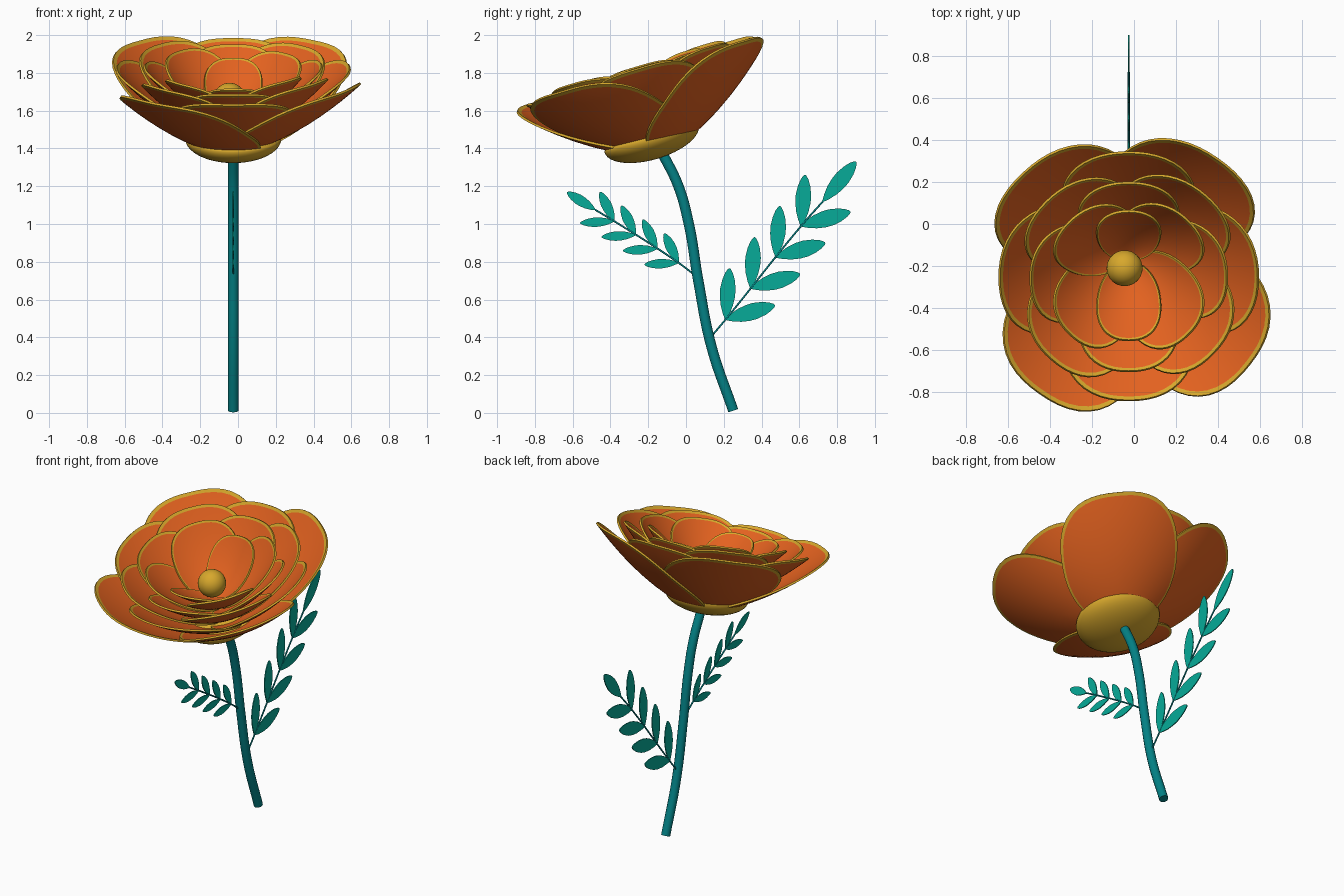
import bpy, bmesh, math
from mathutils import Vector, Matrix

if "Cube" in bpy.data.objects:
    bpy.data.objects.remove(bpy.data.objects["Cube"])

X0 = -0.025                                   # plane of the stem and leaves
BLOOM = Matrix.Translation((X0, -0.12, 1.365)) @ Matrix.Rotation(math.radians(16.5), 4, 'X')


def material(name, rgb):
    m = bpy.data.materials.new(name)
    m.diffuse_color = (*rgb, 1)
    m.use_nodes = True
    m.node_tree.nodes["Principled BSDF"].inputs["Base Color"].default_value = m.diffuse_color
    return m


ORANGE = material("petal orange", (0.77, 0.122, 0.014))
GOLD = material("gold", (0.68, 0.39, 0.025))
TEAL = material("stem teal", (0.001, 0.22, 0.235))
GREEN = material("leaf green", (0.002, 0.41, 0.315))


def finish(name, bm, mats, thickness=0, matrix=None, smooth=True):
    me = bpy.data.meshes.new(name)
    bmesh.ops.recalc_face_normals(bm, faces=bm.faces)
    bm.to_mesh(me)
    bm.free()
    for m in mats:
        me.materials.append(m)
    ob = bpy.data.objects.new(name, me)
    bpy.context.collection.objects.link(ob)
    if matrix:
        ob.matrix_world = matrix
    if thickness:
        mod = ob.modifiers.new("thickness", 'SOLIDIFY')
        mod.thickness, mod.offset = thickness, 0
    if smooth:                                # added after solidify, so rims stay crisp
        bpy.ops.object.select_all(action='DESELECT')
        bpy.context.view_layer.objects.active = ob
        ob.select_set(True)
        if thickness:
            bpy.ops.object.convert(target='MESH')
        bpy.ops.object.shade_smooth_by_angle(angle=math.radians(40))
    return ob


def disc(bm, rings, seg, place):
    """Concentric disc; place(rho, theta) gives the position. The outer ring gets material 1."""
    centre = bm.verts.new(place(0, 0))
    prev = None
    for rho in rings:
        ring = [bm.verts.new(place(rho, 2 * math.pi * i / seg)) for i in range(seg)]
        for i in range(seg):
            j = (i + 1) % seg
            if prev:
                f = bm.faces.new((prev[i], ring[i], ring[j], prev[j]))
                f.material_index = 1 if rho == rings[-1] else 0
            else:
                bm.faces.new((centre, ring[i], ring[j]))
        prev = ring


def petal(name, angle, R, base, tip, lift, width, square):
    """Rounded petal outline laid on a bowl-shaped surface of revolution."""
    a = math.radians(angle)

    def place(rho, t):
        c, s = math.cos(t), math.sin(t)
        k = (abs(c) ** square + abs(s) ** square) ** (-1 / square)
        along = R / 2 * (1 + rho * c * k)
        across = width * R * rho * s * k * (0.9 + 0.2 * along / R)
        x = math.hypot(along, across) / R
        h = base + lift + (tip - base) * (0.42 * x + 0.58 * x * x)
        return (along * math.cos(a) - across * math.sin(a),
                along * math.sin(a) + across * math.cos(a), h)

    bm = bmesh.new()
    disc(bm, [0.15, 0.3, 0.45, 0.6, 0.73, 0.85, 0.957, 1], 48, place)
    finish(name, bm, [ORANGE, GOLD], 0.012, BLOOM)


# Petal layers, outside to inside: reach, tip height, half width, squareness, directions
LAYERS = [
    (0.722, 0.458, 0.49, 2.3, (54, 134, 234, 323)),
    (0.618, 0.46, 0.51, 2.2, (90, 180, 270, 0)),
    (0.55, 0.48, 0.51, 2.2, (48, 136, 228, 318)),
    (0.47, 0.47, 0.51, 2.2, (90, 182, 270, 2)),
    (0.40, 0.475, 0.51, 2.2, (45, 135, 225, 315)),
    (0.32, 0.44, 0.475, 2.2, (90, 270)),
]
for n, (R, tip, width, square, angles) in enumerate(LAYERS):
    for i, ang in enumerate(angles):
        petal(f"petal_layer{n + 1}_{i + 1}", ang, R, 0.036 * n, tip, 0.016 * (i % 2), width, square)

# Gold cup under the petals: round below, flatter on top
bm = bmesh.new()
bmesh.ops.create_uvsphere(bm, u_segments=48, v_segments=24, radius=1)
for v in bm.verts:
    v.co = (0.255 * v.co.x, 0.26 * v.co.y, v.co.z * (0.05 if v.co.z > 0 else 0.112))
finish("flower_cup", bm, [GOLD], 0, BLOOM @ Matrix.Translation((0, -0.035, 0.102)))

# Gold ball in the middle
bm = bmesh.new()
bmesh.ops.create_uvsphere(bm, u_segments=32, v_segments=16, radius=0.086)
finish("flower_centre", bm, [GOLD], 0, BLOOM @ Matrix.Translation((-0.02, -0.003, 0.31)))


def tube(name, pts, radius, mat):
    cu = bpy.data.curves.new(name, 'CURVE')
    cu.dimensions = '3D'
    cu.bevel_depth, cu.bevel_resolution, cu.use_fill_caps = radius, 5, True
    sp = cu.splines.new('BEZIER')
    sp.bezier_points.add(len(pts) - 1)
    for bp, (y, z) in zip(sp.bezier_points, pts):
        bp.co = (X0, y, z)
        bp.handle_left_type = bp.handle_right_type = 'AUTO'
    cu.materials.append(mat)
    ob = bpy.data.objects.new(name, cu)
    bpy.context.collection.objects.link(ob)
    bpy.ops.object.select_all(action='DESELECT')
    bpy.context.view_layer.objects.active = ob
    ob.select_set(True)
    bpy.ops.object.convert(target='MESH')
    bpy.ops.object.shade_smooth_by_angle(angle=math.radians(40))


# Main stem
tube("stem", [(0.25, 0.012), (0.135, 0.35), (0.065, 0.7), (0.015, 1.0),
              (-0.04, 1.2), (-0.13, 1.385)], 0.028, TEAL)


def leaflet(bm, base, tip, width):
    """Flat leaf in the y-z plane, blunt towards the tip."""
    base, tip = Vector(base), Vector(tip)
    d = tip - base
    side = Vector((-d.y, d.x)).normalized() * width / 2
    prof = [(0, 0.1), (0.12, 0.46), (0.28, 0.8), (0.45, 0.98), (0.6, 1),
            (0.78, 0.8), (0.91, 0.5), (0.98, 0.22), (1, 0.08)]
    prev = None
    for t, w in prof:
        p = base + d * t
        pair = [bm.verts.new((X0, *(p + side * w * s))) for s in (-1, 1)]
        if prev:
            bm.faces.new((prev[0], pair[0], pair[1], prev[1]))
        prev = pair


def branch(name, root, first, last, end, tip, offs, widths):
    """Twig with four leaflet pairs between first and last, plus an end leaflet."""
    tube(name + "_twig", [root, first, last, end], 0.005, TEAL)
    bm = bmesh.new()
    for i in range(4):
        p = Vector(first).lerp(Vector(last), i / 3)
        for off, w in zip(offs, widths):
            leaflet(bm, p, p + Vector(off), w)
    leaflet(bm, end, tip, widths[0])
    finish(name + "_leaflets", bm, [GREEN], 0.006, smooth=False)


# Large branch at the back, small branch at the front
branch("back_branch", (0.13, 0.4), (0.21, 0.495), (0.61, 0.99), (0.725, 1.12), (0.9, 1.33),
       ((0.02, 0.27), (0.26, 0.075)), (0.082, 0.088))
branch("front_branch", (0.04, 0.735), (-0.04, 0.795), (-0.38, 1.015), (-0.48, 1.075), (-0.63, 1.168),
       ((-0.075, 0.155), (-0.18, -0.01)), (0.055, 0.05))
